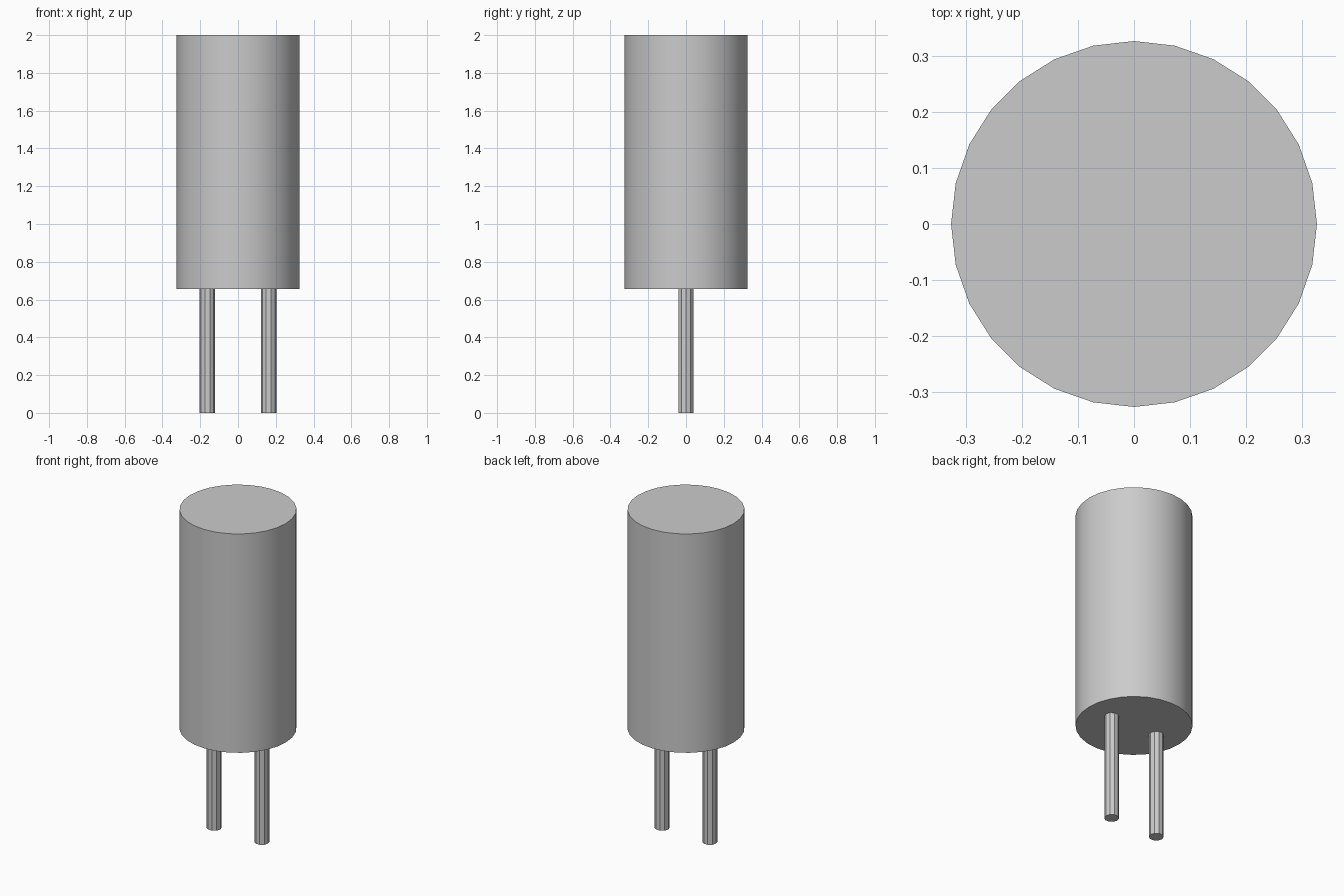
import bpy
import math

cube = bpy.data.objects.get("Cube")
if cube:
    bpy.data.objects.remove(cube, do_unlink=True)

BODY_RADIUS = 0.326
BODY_BOTTOM = 0.655
TOP = 2.0
PIN_RADIUS = 0.0415
PIN_OFFSET = 0.162

grey = bpy.data.materials.new("plain_grey")
grey.use_nodes = True
colour = (0.6, 0.6, 0.6, 1.0)
grey.diffuse_color = colour
grey.node_tree.nodes["Principled BSDF"].inputs["Base Color"].default_value = colour


def cylinder(name, sides, radius, x, bottom, top):
    """Upright capped cylinder with a vertex on the x axis."""
    bpy.ops.mesh.primitive_cylinder_add(
        vertices=sides, radius=radius, depth=top - bottom,
        location=(x, 0, (bottom + top) / 2), rotation=(0, 0, math.pi / 2))
    obj = bpy.context.object
    obj.name = name
    obj.data.materials.append(grey)
    return obj


# Smooth round can with sharp rims
cylinder("body", 28, BODY_RADIUS, 0, BODY_BOTTOM, TOP)
bpy.ops.object.shade_smooth_by_angle(angle=math.radians(30))

# Two faceted contact pins
for name, side in (("left_pin", 1), ("right_pin", -1)):
    cylinder(name, 10, PIN_RADIUS, side * PIN_OFFSET, 0, BODY_BOTTOM)
